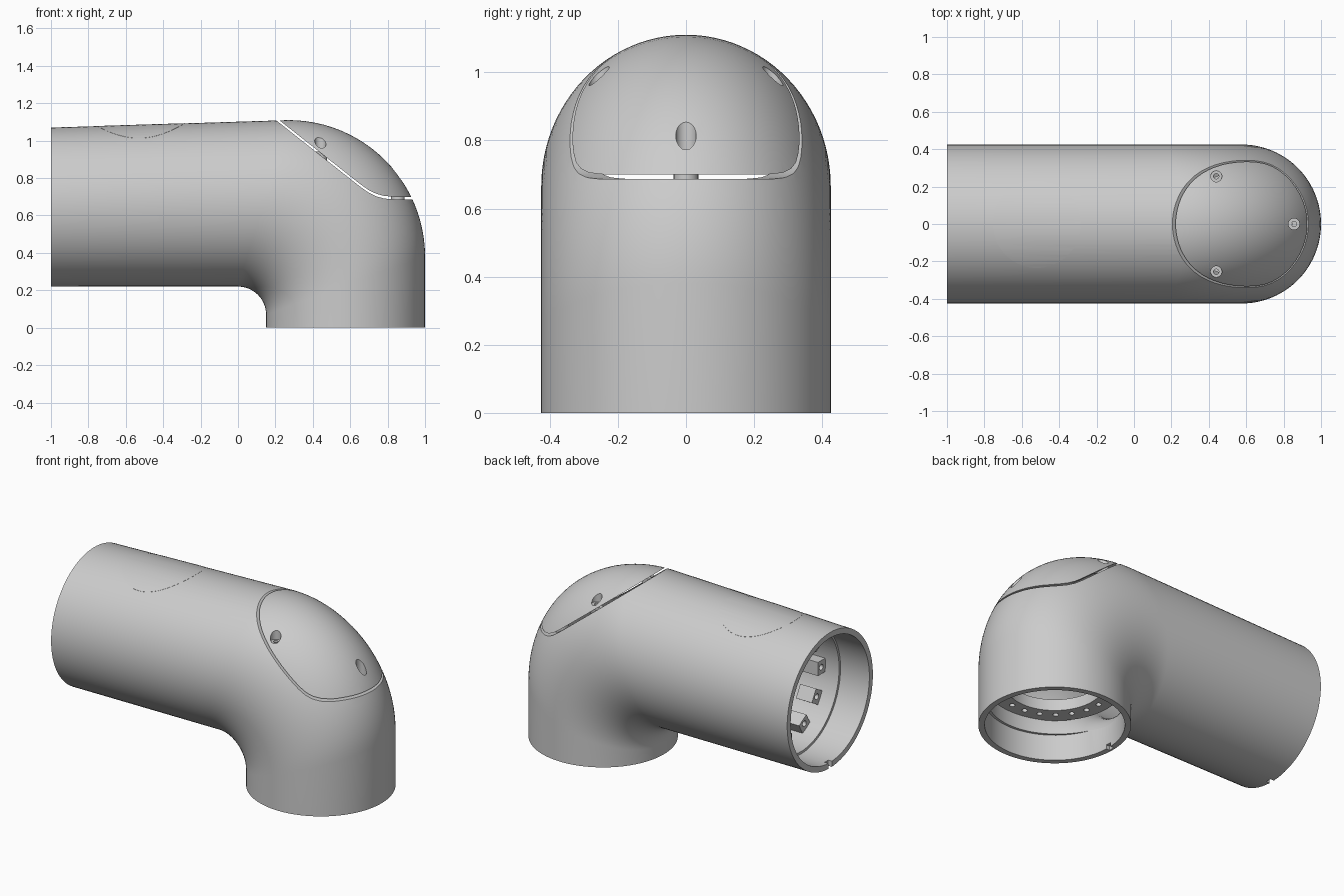
import bpy, bmesh
from math import sin, cos, pi, radians, sqrt
from mathutils import Matrix, Vector

if "Cube" in bpy.data.objects:
    bpy.data.objects.remove(bpy.data.objects["Cube"])


def finish(bm, name):
    bmesh.ops.recalc_face_normals(bm, faces=bm.faces)
    me = bpy.data.meshes.new(name)
    bm.to_mesh(me)
    bm.free()
    ob = bpy.data.objects.new(name, me)
    bpy.context.collection.objects.link(ob)
    return ob


def loft(name, w, ext=0.0, n=96):
    """Elbow solid, offset inwards by w; ellipses span inner bend to outer bend."""
    st = [((-1 - ext, 0.22 + w), (-1 - ext, 1.07 - w))]
    for i in range(25):
        t = i / 24 * pi / 2
        a, b = 0.15 + w, 0.73 - w
        st.append(((a * sin(t), 0.07 + a * cos(t)),
                   (0.27 + b * sin(t), 0.38 + b * cos(t))))
    # the inner end point follows the offset of the vertical tube
    st.append(((0.15 + w, -ext), (1.0 - w, -ext)))
    bm = bmesh.new()
    rings = []
    for (x0, z0), (x1, z1) in st:
        ring = []
        for k in range(n):
            a = 2 * pi * k / n
            f = (1 + cos(a)) / 2
            ring.append(bm.verts.new((x0 + (x1 - x0) * f, (0.425 - w) * sin(a), z0 + (z1 - z0) * f)))
        rings.append(ring)
    for r, s in zip(rings, rings[1:]):
        for k in range(n):
            bm.faces.new((r[k], r[(k + 1) % n], s[(k + 1) % n], s[k]))
    bm.faces.new(rings[0])
    bm.faces.new(rings[-1])
    return finish(bm, name)


def cylinders(name, specs, n=32):
    """specs: (start, end, radius) for each cylinder."""
    bm = bmesh.new()
    for p, q, r in specs:
        p, q = Vector(p), Vector(q)
        d = q - p
        m = Matrix.Translation((p + q) / 2) @ d.to_track_quat('Z', 'Y').to_matrix().to_4x4()
        bmesh.ops.create_cone(bm, cap_ends=True, segments=n, radius1=r, radius2=r,
                              depth=d.length, matrix=m)
    return finish(bm, name)


def boxes(name, mats):
    bm = bmesh.new()
    for m in mats:
        bmesh.ops.create_cube(bm, size=1, matrix=m)
    return finish(bm, name)


def prism(name, dz):
    """Everything above the lid parting line."""
    pts = [(0.1, 1.205), (0.62, 0.794), (0.66, 0.763), (0.70, 0.735), (0.74, 0.716),
           (0.78, 0.705), (0.83, 0.70), (1.1, 0.70)]
    pts = [(x, z + dz) for x, z in pts] + [(1.1, 1.4), (0.1, 1.4)]
    bm = bmesh.new()
    f = bm.faces.new([bm.verts.new((x, -0.6, z)) for x, z in pts])
    g = bmesh.ops.extrude_face_region(bm, geom=[f])
    bmesh.ops.translate(bm, vec=(0, 1.2, 0),
                        verts=[v for v in g['geom'] if isinstance(v, bmesh.types.BMVert)])
    return finish(bm, name)


def boolean(ob, cutter, op='DIFFERENCE'):
    m = ob.modifiers.new('cut', 'BOOLEAN')
    m.operation, m.object, m.solver = op, cutter, 'EXACT'
    bpy.context.view_layer.objects.active = ob
    bpy.ops.object.modifier_apply(modifier=m.name)
    bpy.data.objects.remove(cutter)


def smooth(ob):
    bpy.ops.object.select_all(action='DESELECT')
    ob.select_set(True)
    bpy.context.view_layer.objects.active = ob
    bpy.ops.object.shade_smooth_by_angle(angle=radians(30))


WALL = 0.05
CZ, CX = 0.645, 0.575
screws = [(0.44, 0.255, 0.936), (0.44, -0.255, 0.936), (0.855, 0, 0.70)]

# hollow elbow housing with widened mouths, rim notches and lid opening
body = loft('elbow_housing', 0)
boolean(body, loft('cavity', WALL, 0.05))
boolean(body, cylinders('mouth_x', [((-1.1, 0, CZ), (-0.8, 0, CZ), 0.39)], 96))
boolean(body, cylinders('mouth_z', [((CX, 0, -0.1), (CX, 0, 0.16), 0.39)], 96))
boolean(body, prism('lid_opening', -0.014))
boolean(body, boxes('notches', [
    Matrix.Translation((-1, 0, 0.235)) @ Matrix.Diagonal((0.05, 0.035, 0.06, 1)),
    Matrix.Translation((0.177, 0, 0)) @ Matrix.Diagonal((0.03, 0.035, 0.05, 1))]))

# screwed lid over the outer bend
lid = loft('bend_lid', 0)
boolean(lid, loft('lid_cavity', WALL, 0.05))
bosses = cylinders('lid_bosses', [((x, y, z - 0.1), (x, y, z + 0.4), 0.05) for x, y, z in screws])
boolean(bosses, loft('outer', 0.004), 'INTERSECT')
boolean(lid, bosses, 'UNION')
boolean(lid, prism('lid_shape', 0), 'INTERSECT')
boolean(lid, cylinders('counterbores', [((x, y, z + 0.025), (x, y, z + 0.5), 0.03) for x, y, z in screws]))
boolean(lid, cylinders('screw_holes', [((x, y, z - 0.2), (x, y, z + 0.5), 0.014) for x, y, z in screws]))

# standoffs in the housing that carry the lid screws
posts = cylinders('lid_standoffs', [((x, y, z - 0.13), (x, y, z + 0.005), 0.036) for x, y, z in screws])
boolean(posts, cylinders('post_holes', [((x, y, z - 0.3), (x, y, z + 0.3), 0.014) for x, y, z in screws]))

# bolt flange inside the lower mouth
flange = cylinders('lower_flange', [((CX, 0, 0.25), (CX, 0, 0.32), 0.385)], 96)
boolean(flange, cylinders('bore', [((CX, 0, 0.2), (CX, 0, 0.4), 0.27)], 96))
N = 22
boolean(flange, cylinders('bolt_holes', [
    ((CX + 0.318 * cos(2 * pi * i / N), 0.318 * sin(2 * pi * i / N), 0.2),
     (CX + 0.318 * cos(2 * pi * i / N), 0.318 * sin(2 * pi * i / N), 0.4), 0.016)
    for i in range(N)], 16))

# ring of mounting lugs inside the side mouth
lug_m, lug_h = [], []
for i in range(12):
    a = 2 * pi * i / 12
    lug_m.append(Matrix.Translation((-0.65, 0, CZ)) @ Matrix.Rotation(a, 4, 'X')
                 @ Matrix.Translation((0, 0.345, 0)) @ Matrix.Diagonal((0.11, 0.085, 0.085, 1)))
    y, z = 0.335 * cos(a), CZ + 0.335 * sin(a)
    lug_h.append(((-0.8, y, z), (-0.5, y, z), 0.018))
lugs = boxes('mounting_lugs', lug_m)
boolean(lugs, cylinders('lug_holes', lug_h, 16))

# nearly flush round plate on top of the side tube
plate = cylinders('top_plate', [((-0.52, 0, 0.85), (-0.52, 0, 1.3), 0.235)], 64)
boolean(plate, loft('plate_outer', -0.0008), 'INTERSECT')
boolean(plate, loft('plate_inner', 0.03, 0.05))

for ob in (body, lid, posts, flange, lugs, plate):
    smooth(ob)
